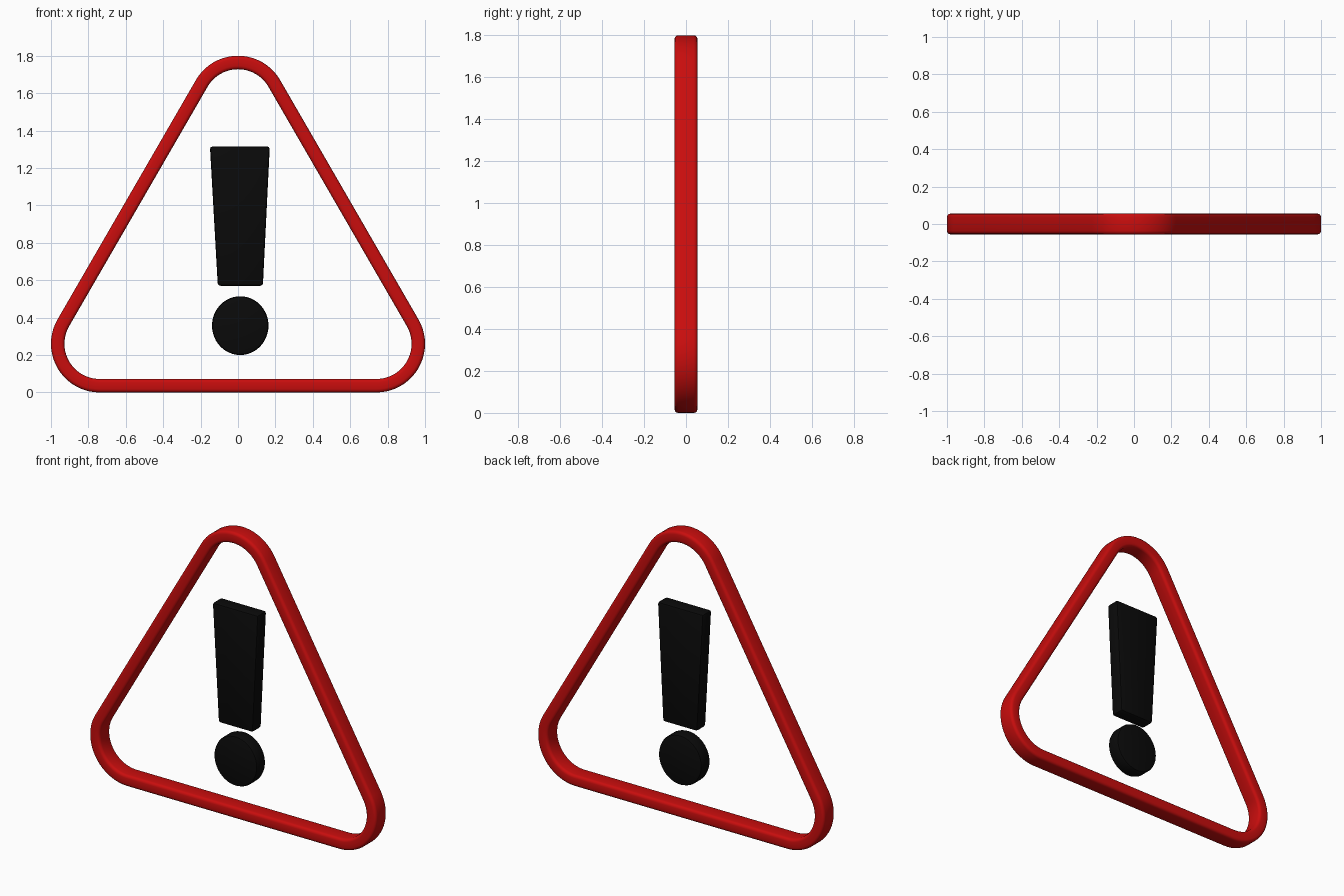
import bpy, bmesh, math

if "Cube" in bpy.data.objects:
    bpy.data.objects.remove(bpy.data.objects["Cube"])


def material(name, rgb):
    m = bpy.data.materials.new(name)
    m.diffuse_color = (*rgb, 1)
    m.use_nodes = True
    m.node_tree.nodes["Principled BSDF"].inputs["Base Color"].default_value = m.diffuse_color
    return m


RED = material("sign red", (0.58, 0.004, 0.004))
BLACK = material("mark black", (0.003, 0.003, 0.003))


def finish(bm, name, mat):
    bmesh.ops.recalc_face_normals(bm, faces=bm.faces)
    me = bpy.data.meshes.new(name)
    bm.to_mesh(me)
    bm.free()
    me.materials.append(mat)
    ob = bpy.data.objects.new(name, me)
    bpy.context.collection.objects.link(ob)
    bpy.ops.object.select_all(action='DESELECT')
    ob.select_set(True)
    bpy.context.view_layer.objects.active = ob
    bpy.ops.object.shade_smooth_by_angle(angle=math.radians(35))
    return ob


def plate(name, outline, depth, bevel):
    """Extrude an (x, z) outline along y and round its edges."""
    bm = bmesh.new()
    face = bm.faces.new([bm.verts.new((x, -depth / 2, z)) for x, z in outline])
    ext = bmesh.ops.extrude_face_region(bm, geom=[face])
    bmesh.ops.translate(bm, vec=(0, depth, 0),
                        verts=[v for v in ext["geom"] if isinstance(v, bmesh.types.BMVert)])
    bmesh.ops.recalc_face_normals(bm, faces=bm.faces)
    sharp = [e for e in bm.edges if e.calc_face_angle(0) > math.radians(40)]
    bmesh.ops.bevel(bm, geom=sharp, offset=bevel, segments=2, profile=0.5, affect='EDGES')
    return finish(bm, name, BLACK)


# Triangular frame: rounded-rectangle section swept around three corner arcs
R, WIDTH, DEPTH, ROUND = 0.26, 0.072, 0.11, 0.018
section = []
for cx, cy, start in ((-ROUND, DEPTH / 2 - ROUND, 0),
                      (ROUND - WIDTH, DEPTH / 2 - ROUND, 90),
                      (ROUND - WIDTH, ROUND - DEPTH / 2, 180),
                      (-ROUND, ROUND - DEPTH / 2, 270)):
    for i in range(4):
        a = math.radians(start + 30 * i)
        section.append((cx + ROUND * math.cos(a), cy + ROUND * math.sin(a)))

bm = bmesh.new()
rings = []
STEPS = 20
for cx, cz, start in ((0.74, R, -90), (0, 1.8 - R, 30), (-0.74, R, 150)):
    for i in range(STEPS + 1):
        a = math.radians(start + 120 * i / STEPS)
        rings.append([bm.verts.new((cx + (R + d) * math.cos(a), y, cz + (R + d) * math.sin(a)))
                      for d, y in section])
for k, ring in enumerate(rings):
    nxt = rings[(k + 1) % len(rings)]
    for j in range(len(section)):
        n = (j + 1) % len(section)
        bm.faces.new((ring[j], ring[n], nxt[n], nxt[j]))
finish(bm, "triangle_frame", RED)

# Exclamation mark: tapered bar and round dot
plate("mark_bar", [(-0.108, 0.57), (0.133, 0.57), (0.17, 1.315), (-0.15, 1.315)], 0.09, 0.014)
N = 48
plate("mark_dot", [(0.012 + 0.151 * math.cos(2 * math.pi * i / N),
                    0.357 + 0.157 * math.sin(2 * math.pi * i / N)) for i in range(N)], 0.09, 0.014)
